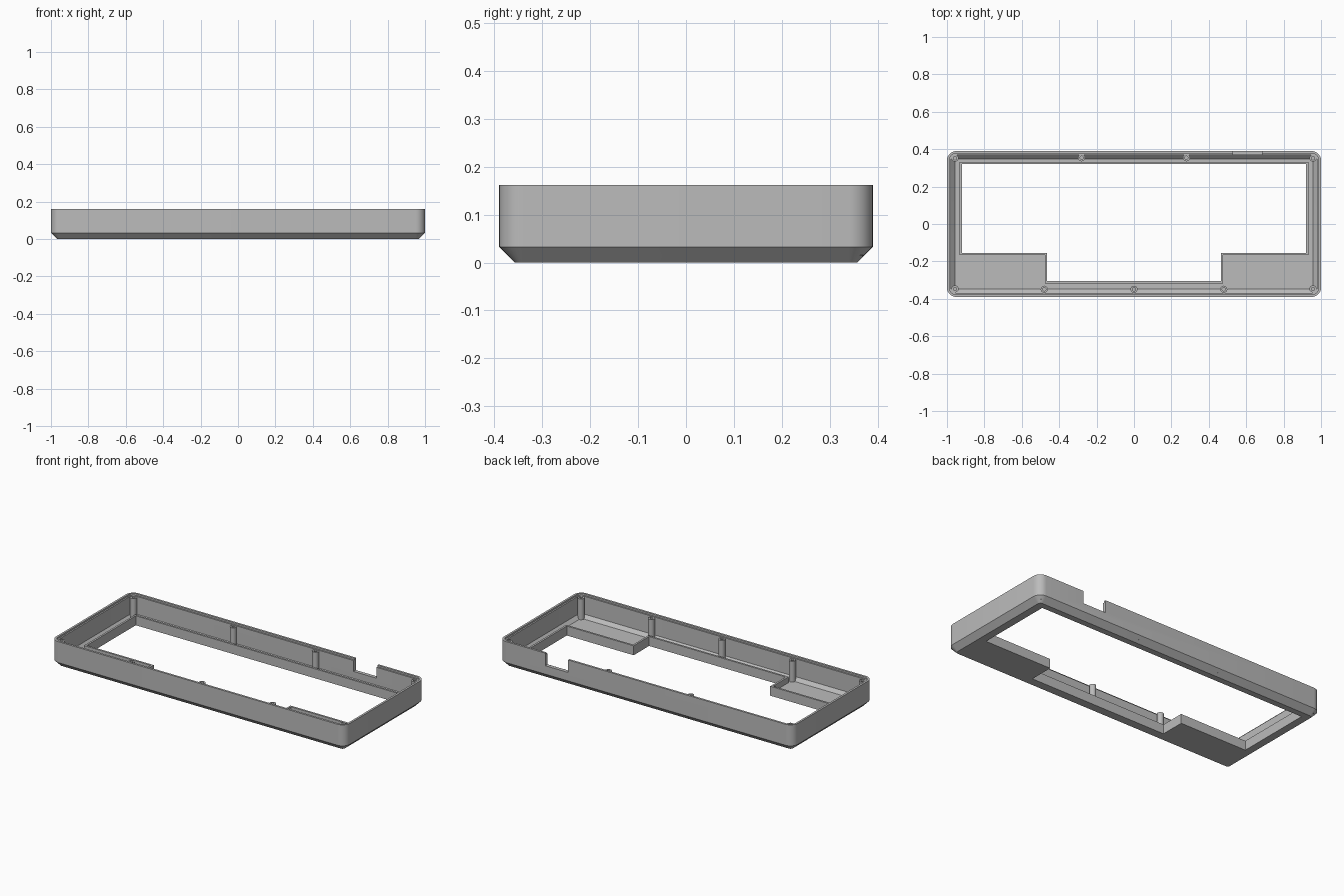
import bpy, bmesh, math

if "Cube" in bpy.data.objects:
    bpy.data.objects.remove(bpy.data.objects["Cube"])

grey = bpy.data.materials.new("case grey")
grey.diffuse_color = (0.5, 0.5, 0.5, 1)
grey.use_nodes = True
grey.node_tree.nodes["Principled BSDF"].inputs["Base Color"].default_value = grey.diffuse_color

HX, HY, TOP = 1.0, 0.39, 0.162


def make(name, bm):
    bmesh.ops.recalc_face_normals(bm, faces=bm.faces)
    me = bpy.data.meshes.new(name)
    bm.to_mesh(me)
    bm.free()
    ob = bpy.data.objects.new(name, me)
    bpy.context.collection.objects.link(ob)
    me.materials.append(grey)
    return ob


def rounded_rect(inset, radius=0.05, seg=8):
    r = max(radius - inset, 0.012)
    cx, cy = HX - inset - r, HY - inset - r
    pts = []
    for k, (sx, sy) in enumerate([(1, 1), (-1, 1), (-1, -1), (1, -1)]):
        for i in range(seg + 1):
            a = math.pi / 2 * (k + i / seg)
            pts.append((sx * cx + r * math.cos(a), sy * cy + r * math.sin(a)))
    return pts


def loft(name, rings):
    """Closed solid through rings of equal length, each (points, z)."""
    bm = bmesh.new()
    loops = [[bm.verts.new((x, y, z)) for x, y in pts] for pts, z in rings]
    n = len(loops[0])
    for a, b in zip(loops, loops[1:]):
        for i in range(n):
            bm.faces.new((a[i], a[(i + 1) % n], b[(i + 1) % n], b[i]))
    bm.faces.new(loops[0][::-1])
    bm.faces.new(loops[-1])
    return make(name, bm)


def opening(grow):
    """Outline of the floor opening, grown outward by the given amount."""
    g = grow
    half = [(0.465 + g, -0.305 - g), (0.465 + g, -0.155 - g),
            (0.92 + g, -0.155 - g), (0.92 + g, 0.32 + g)]
    return half + [(-x, y) for x, y in reversed(half)]


def cut(ob, cutter):
    mod = ob.modifiers.new("cut", 'BOOLEAN')
    mod.operation, mod.solver, mod.object = 'DIFFERENCE', 'EXACT', cutter
    cutter.hide_render = True
    cutter.hide_set(True)


def smooth(ob):
    bpy.ops.object.select_all(action='DESELECT')
    ob.select_set(True)
    bpy.context.view_layer.objects.active = ob
    bpy.ops.object.shade_smooth_by_angle(angle=math.radians(30))


# Tray: chamfered outside, stepped top edge, chamfered inside floor
tray = loft("case_tray", [(rounded_rect(i), z) for i, z in [
    (0.033, 0), (0, 0.033), (0, TOP), (0.013, TOP), (0.013, TOP - 0.01),
    (0.022, TOP - 0.01), (0.022, 0.042), (0.042, 0.022)]])

# Raised rim around the floor opening
rim = loft("opening_rim", [(opening(0.012), 0.008), (opening(0.012), 0.058)])

# Cutters: floor opening and connector notch in the back wall
hole = loft("opening_cutter", [(opening(0), -0.1), (opening(0), 0.3)])
notch_pts = [(0.53, 0.34), (0.685, 0.34), (0.685, 0.45), (0.53, 0.45)]
notch = loft("notch_cutter", [(notch_pts, 0.085), (notch_pts, 0.3)])
cut(tray, hole)
cut(tray, notch)
cut(rim, hole)
smooth(tray)


# Screw posts: round columns with a blind hole in the top
def post(x, y):
    def circle(r, n=20):
        return [(x + r * math.cos(i * math.tau / n),
                 y + r * math.sin(i * math.tau / n)) for i in range(n)]
    top = TOP - 0.012
    smooth(loft("screw_post", [(circle(0.019), 0.015), (circle(0.019), top),
                               (circle(0.009), top), (circle(0.009), 0.07)]))


for s in (-1, 1):
    post(s * 0.957, 0.352)
    post(s * 0.957, -0.347)
    post(s * 0.28, 0.354)
    post(s * 0.48, -0.349)
post(0, -0.349)
